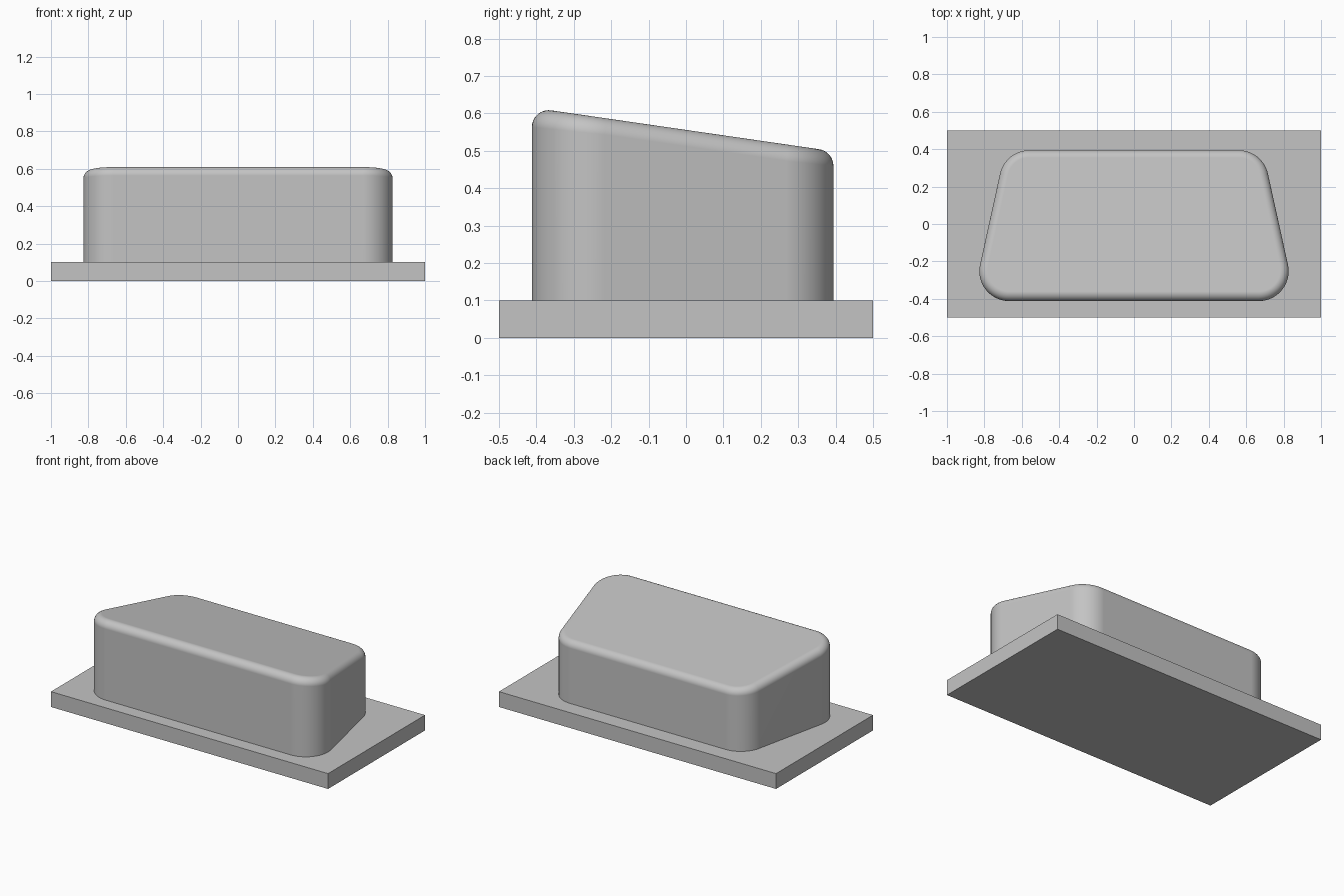
import bpy
import bmesh
from math import radians, cos, sin, sqrt
from mathutils import Vector

cube = bpy.data.objects.get("Cube")
if cube:
    bpy.data.objects.remove(cube, do_unlink=True)

BASE_TOP = 0.1
CORNER = 0.16       # plan corner radius
FILLET = 0.045      # rim radius
SLOPE = -0.145      # slant of the top
TOP_MID = 0.556     # top height at y = 0
TAPER = 12.5        # side wall angle in degrees

grey = bpy.data.materials.new("plain grey")
grey.use_nodes = True
colour = (0.55, 0.55, 0.55, 1)
grey.diffuse_color = colour
grey.node_tree.nodes["Principled BSDF"].inputs["Base Color"].default_value = colour


def add_object(name, bm):
    bmesh.ops.recalc_face_normals(bm, faces=bm.faces)
    mesh = bpy.data.meshes.new(name)
    bm.to_mesh(mesh)
    bm.free()
    mesh.materials.append(grey)
    obj = bpy.data.objects.new(name, mesh)
    bpy.context.collection.objects.link(obj)
    return obj


# Base plate
bm = bmesh.new()
bmesh.ops.create_cube(bm, size=1)
bmesh.ops.scale(bm, vec=(2, 1, BASE_TOP), verts=bm.verts)
bmesh.ops.translate(bm, vec=(0, 0, BASE_TOP / 2), verts=bm.verts)
add_object("base_plate", bm)


# Rounded trapezoid outline: (arc centre, outward direction) pairs
def corner(cx, cy, start, end, steps=16):
    for i in range(steps + 1):
        a = radians(start + (end - start) * i / steps)
        yield Vector((cx, cy, 0)), Vector((cos(a), sin(a), 0))


half = list(corner(0.667, -0.252, -90, TAPER)) + list(corner(0.56, 0.234, TAPER, 90))
mirror = [(Vector((-c.x, c.y, 0)), Vector((-n.x, n.y, 0))) for c, n in reversed(half)]
outline = half + mirror

# Housing: straight walls, rolling-ball rim and slanted flat top
up = Vector((0, -SLOPE, 1)).normalized()
ARC = 10
bm = bmesh.new()
columns = []
for centre, out in outline:
    ball = centre + out * (CORNER - FILLET)
    ball.z = TOP_MID + SLOPE * ball.y - FILLET * sqrt(1 + SLOPE ** 2)
    foot = centre + out * CORNER
    foot.z = BASE_TOP - 0.01
    turn = out.angle(up)
    points = [foot]
    for i in range(ARC + 1):
        t = i / ARC
        d = (out * sin((1 - t) * turn) + up * sin(t * turn)) / sin(turn)
        points.append(ball + d * FILLET)
    columns.append([bm.verts.new(p) for p in points])

for a, b in zip(columns, columns[1:] + columns[:1]):
    for i in range(ARC + 1):
        bm.faces.new((a[i], b[i], b[i + 1], a[i + 1]))
bm.faces.new([c[-1] for c in columns])
bm.faces.new([c[0] for c in reversed(columns)])
housing = add_object("housing", bm)

# Smooth rounded areas, flat walls and top kept true
bpy.ops.object.select_all(action="DESELECT")
housing.select_set(True)
bpy.context.view_layer.objects.active = housing
bpy.ops.object.shade_smooth_by_angle(angle=radians(30))
weighted = housing.modifiers.new("weighted normals", "WEIGHTED_NORMAL")
weighted.keep_sharp = True
